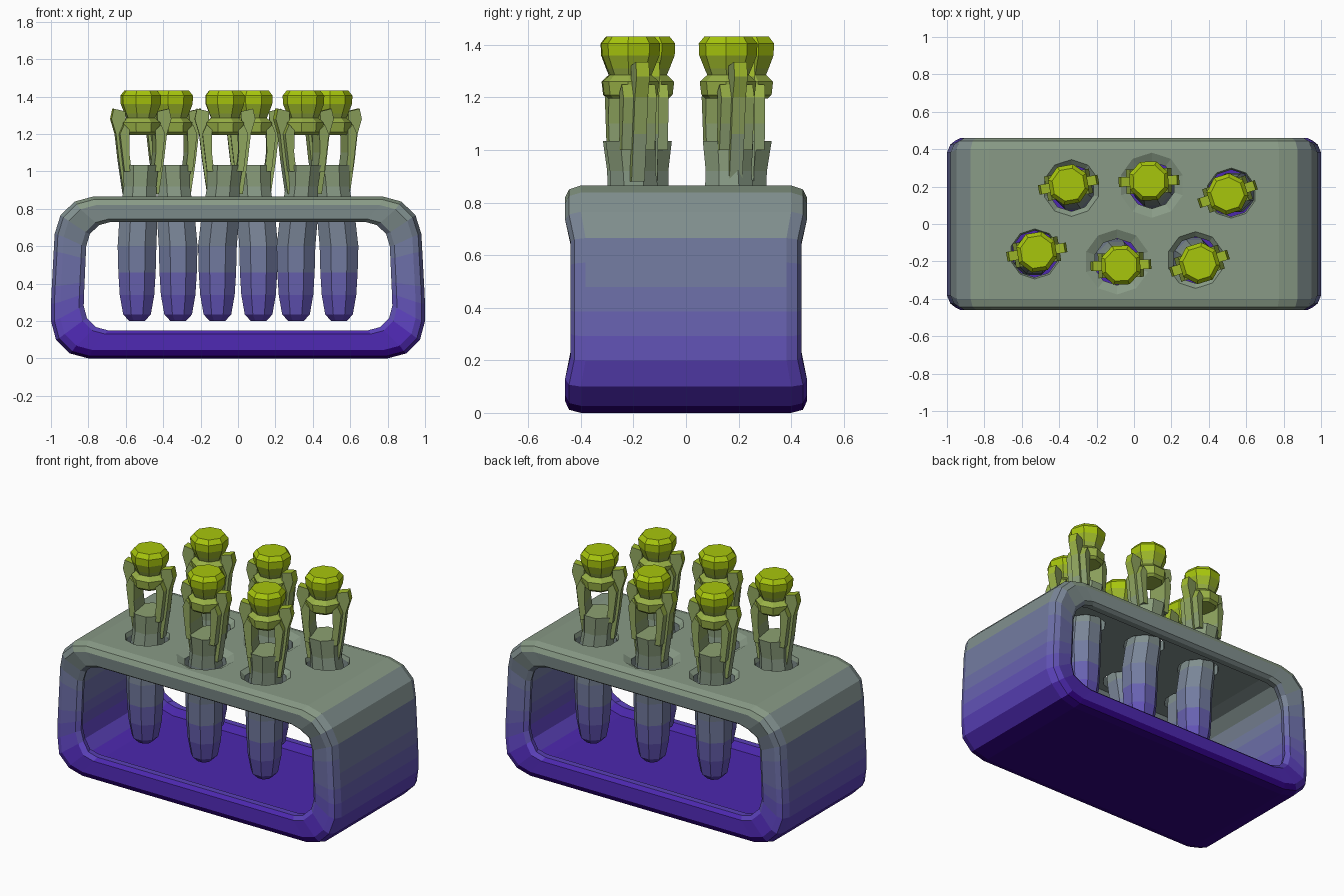
import bpy, bmesh
from math import sin, cos, pi, radians
from mathutils import Matrix

if "Cube" in bpy.data.objects:
    bpy.data.objects.remove(bpy.data.objects["Cube"])

# Height-graded palette: (z, sRGB)
STOPS = [(0, (.20, .03, .50)), (.12, (.33, .21, .72)), (.3, (.39, .34, .71)),
         (.55, (.44, .47, .63)), (.86, (.53, .60, .52)), (1.1, (.55, .63, .42)),
         (1.3, (.61, .71, .22)), (1.43, (.65, .77, .08))]
BANDS, TOP = 16, 1.43
MATS = []
for i in range(BANDS):
    z = i / (BANDS - 1) * TOP
    for (za, a), (zb, b) in zip(STOPS, STOPS[1:]):
        if z <= zb + 1e-6:
            t = (z - za) / (zb - za)
            col = [(p + (q - p) * t) ** 2.2 for p, q in zip(a, b)]
            break
    m = bpy.data.materials.new(f"shade_{i:02d}")
    m.diffuse_color = (*col, 1)
    m.use_nodes = True
    m.node_tree.nodes["Principled BSDF"].inputs["Base Color"].default_value = m.diffuse_color
    MATS.append(m)


def finish(bm, name, loc=(0, 0, 0), turn=0):
    bmesh.ops.recalc_face_normals(bm, faces=bm.faces)
    for f in bm.faces:
        z = f.calc_center_median().z
        f.material_index = max(0, min(BANDS - 1, round(z / TOP * (BANDS - 1))))
    me = bpy.data.meshes.new(name)
    bm.to_mesh(me)
    bm.free()
    for m in MATS:
        me.materials.append(m)
    ob = bpy.data.objects.new(name, me)
    bpy.context.collection.objects.link(ob)
    ob.location = loc
    ob.rotation_euler.z = turn
    return ob


def loft(bm, rings, closed=False):
    vs = [[bm.verts.new(p) for p in r] for r in rings]
    n = len(vs[0])
    pairs = list(zip(vs, vs[1:])) + ([(vs[-1], vs[0])] if closed else [])
    for a, b in pairs:
        for i in range(n):
            j = (i + 1) % n
            bm.faces.new((a[i], a[j], b[j], b[i]))
    if not closed:
        bm.faces.new(vs[0])
        bm.faces.new(vs[-1])


def lathe(bm, profile, sides=8, centre=lambda z: (0, 0)):
    rings = []
    for r, z in profile:
        cx, cy = centre(z)
        angles = [2 * pi * (k + .5) / sides for k in range(sides)]
        rings.append([(cx + r * cos(a), cy + r * sin(a), z) for a in angles])
    loft(bm, rings)


def prism(bm, pts, half, side):
    loft(bm, [[(x * side, y, z) for x, z in pts] for y in (-half, half)])


# Frame: rounded rectangular band with a lipped opening through y
def frame_ring(hw, z0, z1, r, y):
    pts = []
    for cx, cz, start in ((hw - r, z1 - r, 0), (r - hw, z1 - r, 90),
                          (r - hw, z0 + r, 180), (hw - r, z0 + r, 270)):
        for k in range(4):
            a = radians(start + 30 * k)
            pts.append((cx + r * cos(a), cz + r * sin(a)))
        if start in (90, 270):  # extra points up the end walls
            sx = -hw if start == 90 else hw
            zs = [z0 + r + (z1 - z0 - 2 * r) * k / 5 for k in range(1, 5)]
            pts += [(sx, z) for z in (zs[::-1] if start == 90 else zs)]
    out = []
    for x, z in pts:
        pinch = .955 if .15 < z < .73 and abs(x) > .8 else 1  # waisted end walls
        out.append((x * (1 - .03 * max(0, z - .3) / .56), y * pinch, z))
    return out


half_rings = [(.875, .11, .775, .16, .36), (.84, .15, .73, .13, .39),
              (.825, .15, .73, .13, .43), (.85, .13, .745, .14, .452),
              (.95, .045, .82, .17, .46), (.982, .012, .85, .19, .445),
              (1, 0, .865, .2, .40)]
rings = [frame_ring(*r) for r in half_rings]
rings += [frame_ring(*r[:4], -r[4]) for r in reversed(half_rings)]
bm = bmesh.new()
loft(bm, rings, closed=True)
frame = finish(bm, "rack_frame")

# Tubes: top x, top y, lower x, lower y, turn in degrees, dish radius
TUBES = [(-.35, .21, -.32, .175, 10, .155), (.08, .23, .11, .185, 2, .18),
         (.50, .16, .54, .17, 18, .135), (-.52, -.15, -.54, -.17, 9, .135),
         (-.07, -.22, -.11, -.185, 2, .18), (.35, -.21, .31, -.175, 17, .155)]

# Holes with shallow dishes, cut through the top plate
bm = bmesh.new()
for tx, ty, lx, ly, _, dish in TUBES:
    part = bmesh.new()
    lathe(part, [(.125, .70), (.125, .84), (dish, .868), (dish, .95)], 10)
    part.transform(Matrix.Translation(((tx + lx) / 2, (ty + ly) / 2, 0)))
    tmp = bpy.data.meshes.new("tmp")
    part.to_mesh(tmp)
    part.free()
    bm.from_mesh(tmp)
    bpy.data.meshes.remove(tmp)
cutter = finish(bm, "hole_cutter")
cutter.hide_render = True
mod = frame.modifiers.new("holes", 'BOOLEAN')
mod.operation, mod.object, mod.solver = 'DIFFERENCE', cutter, 'EXACT'
bpy.context.view_layer.objects.active = frame
bpy.ops.object.modifier_apply(modifier=mod.name)
bpy.data.objects.remove(cutter)

for n, (tx, ty, lx, ly, deg, _) in enumerate(TUBES, 1):
    place = ((tx, ty, 0), radians(deg))

    # Tube with rounded lower end, leaning slightly below the plate
    def lean(z):
        t = max(0, min(1, (1.0 - z) / .4))
        return tx + (lx - tx) * t, ty + (ly - ty) * t
    bm = bmesh.new()
    lathe(bm, [(.045, .2), (.08, .235), (.1, .34), (.108, .46), (.112, .6),
               (.11, .74), (.1, .84), (.094, .92), (.104, 1.035)], centre=lean)
    finish(bm, f"tube_{n}")

    # Two side arms with outward fins, leaving an open window between
    bm = bmesh.new()
    for side in (-1, 1):
        prism(bm, [(.06, 1.0), (.098, 1.0), (.11, 1.1), (.122, 1.2), (.1, 1.25),
                   (.07, 1.22), (.072, 1.1)], .066, side)
        prism(bm, [(.07, .88), (.095, .88), (.122, 1.06), (.138, 1.2), (.162, 1.28),
                   (.15, 1.335), (.085, 1.32), (.09, 1.2), (.09, 1.06)], .026, side)
    finish(bm, f"clip_arms_{n}", *place)

    # Collar and faceted stopper knob
    bm = bmesh.new()
    lathe(bm, [(.085, 1.195), (.102, 1.21), (.108, 1.26), (.08, 1.285)])
    lathe(bm, [(.068, 1.26), (.09, 1.31), (.11, 1.36), (.112, 1.405), (.09, 1.432)])
    finish(bm, f"stopper_{n}", *place)
